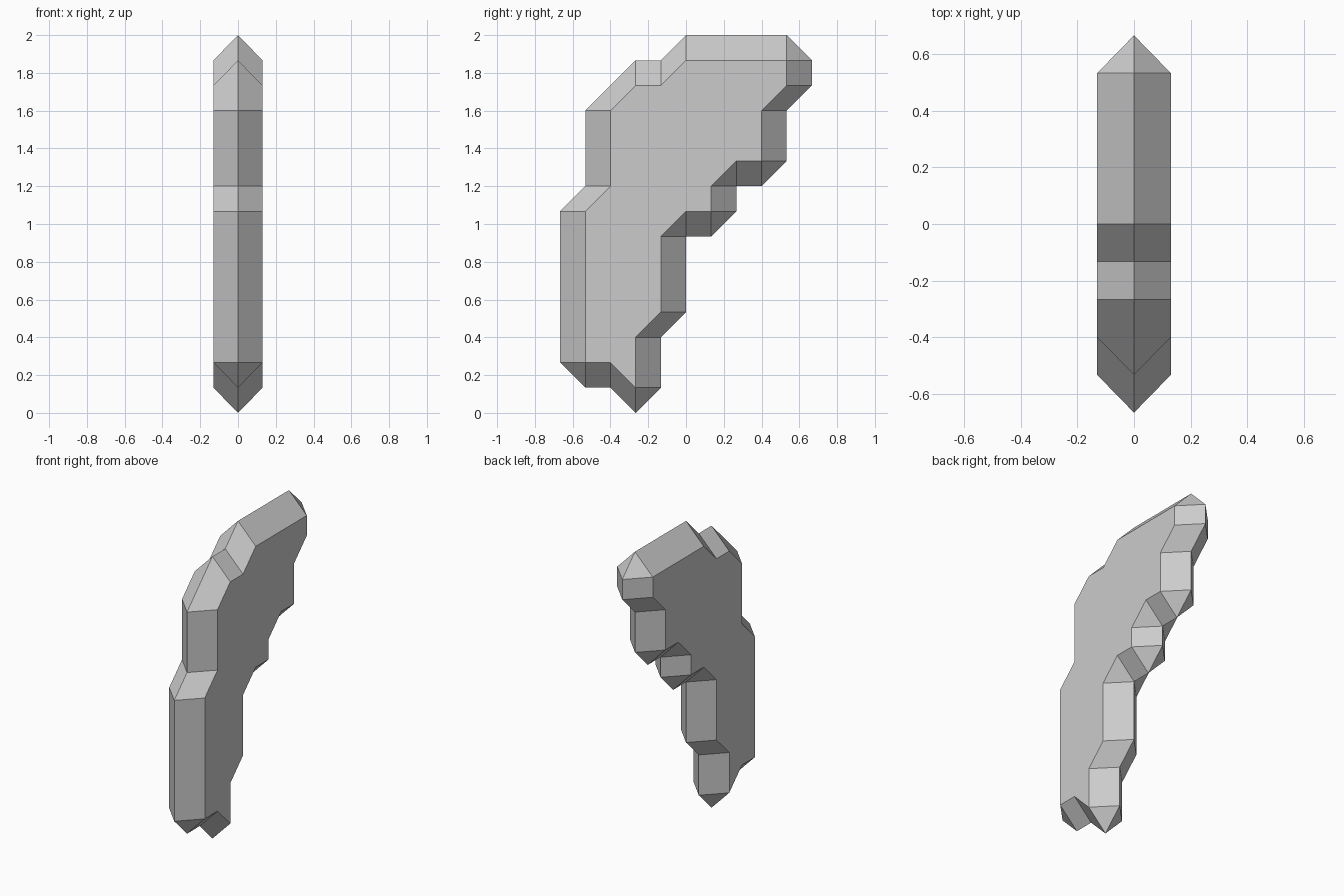
import bpy, bmesh

if "Cube" in bpy.data.objects:
    bpy.data.objects.remove(bpy.data.objects["Cube"])

H = 2 / 15      # outline grid step
HALF = 0.13     # half thickness

# Outline in grid steps: (ridge y, ridge z, flat-face y, flat-face z)
OUTLINE = [
    (0, 15, 0, 14), (4, 15, 4, 14), (5, 14, 4, 14), (5, 13, 4, 13),
    (4, 12, 3, 12), (4, 10, 3, 10), (3, 9, 3, 10), (2, 9, 2, 10),
    (2, 9, 1, 9), (2, 8, 1, 8), (1, 7, 1, 8), (0, 7, 0, 8),
    (0, 7, -1, 7), (0, 4, -1, 4), (-1, 3, -2, 3), (-1, 1, -2, 1),
    (-2, 0, -2, 1), (-3, 1, -3, 2), (-4, 1, -4, 2), (-5, 2, -4, 2),
    (-5, 8, -4, 8), (-4, 9, -3, 9), (-4, 12, -3, 12), (-3, 13, -3, 12),
    (-2, 14, -2, 13), (-1, 14, -1, 13),
]

bm = bmesh.new()
verts = {}


def vert(x, y, z):
    key = (x, y, z)
    if key not in verts:
        verts[key] = bm.verts.new((x * HALF, y * H, z * H))
    return verts[key]


def face(points):
    unique = list(dict.fromkeys(points))
    return bm.faces.new(unique)


# Each side: a flat face ringed by bevels that meet at the central ridge
for side in (-1, 1):
    flat = face([vert(side, p[2], p[3]) for p in OUTLINE])
    for a, b in zip(OUTLINE, OUTLINE[1:] + OUTLINE[:1]):
        face([vert(0, a[0], a[1]), vert(0, b[0], b[1]),
              vert(side, b[2], b[3]), vert(side, a[2], a[3])])

bmesh.ops.recalc_face_normals(bm, faces=bm.faces)
bmesh.ops.triangulate(bm, faces=[f for f in bm.faces if len(f.verts) > 4])

mesh = bpy.data.meshes.new("stepped_slab")
bm.to_mesh(mesh)
bm.free()
slab = bpy.data.objects.new("stepped_slab", mesh)
bpy.context.collection.objects.link(slab)
